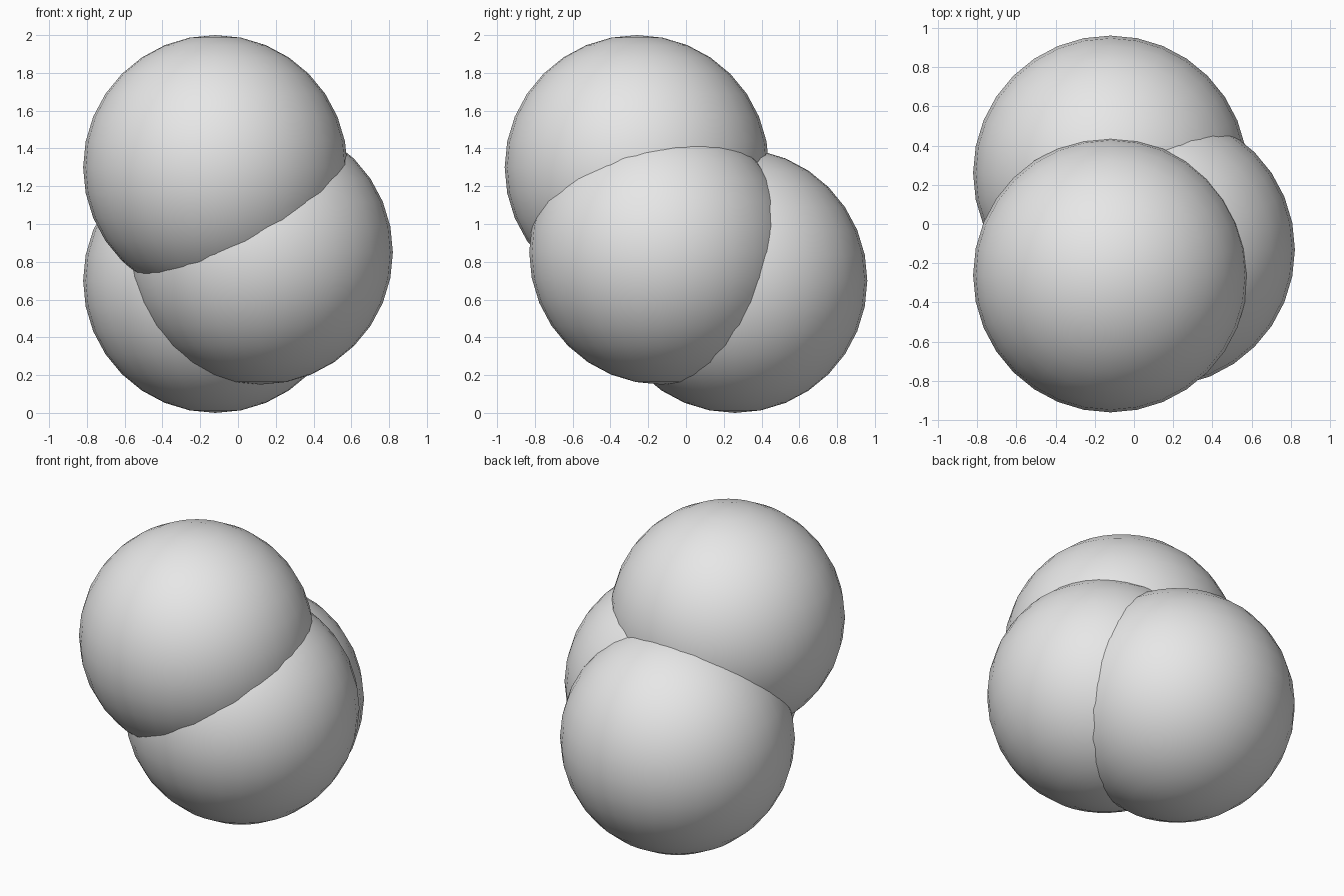
import bpy

if "Cube" in bpy.data.objects:
    bpy.data.objects.remove(bpy.data.objects["Cube"])

# single pale grey
grey = bpy.data.materials.new("pale_grey")
grey.diffuse_color = (0.8, 0.8, 0.8, 1.0)
grey.use_nodes = True
grey.node_tree.nodes["Principled BSDF"].inputs["Base Color"].default_value = grey.diffuse_color

RADIUS = 0.70


def ball(name, centre):
    bpy.ops.mesh.primitive_uv_sphere_add(segments=32, ring_count=16,
                                         radius=RADIUS, location=centre)
    obj = bpy.context.object
    obj.name = name
    obj.data.materials.append(grey)
    bpy.ops.object.shade_smooth()
    return obj


# three equal overlapping balls
ball("top_front_ball", (-0.12, -0.26, 1.30))
ball("bottom_back_ball", (-0.12, 0.26, 0.70))
ball("right_middle_ball", (0.12, -0.13, 0.85))
